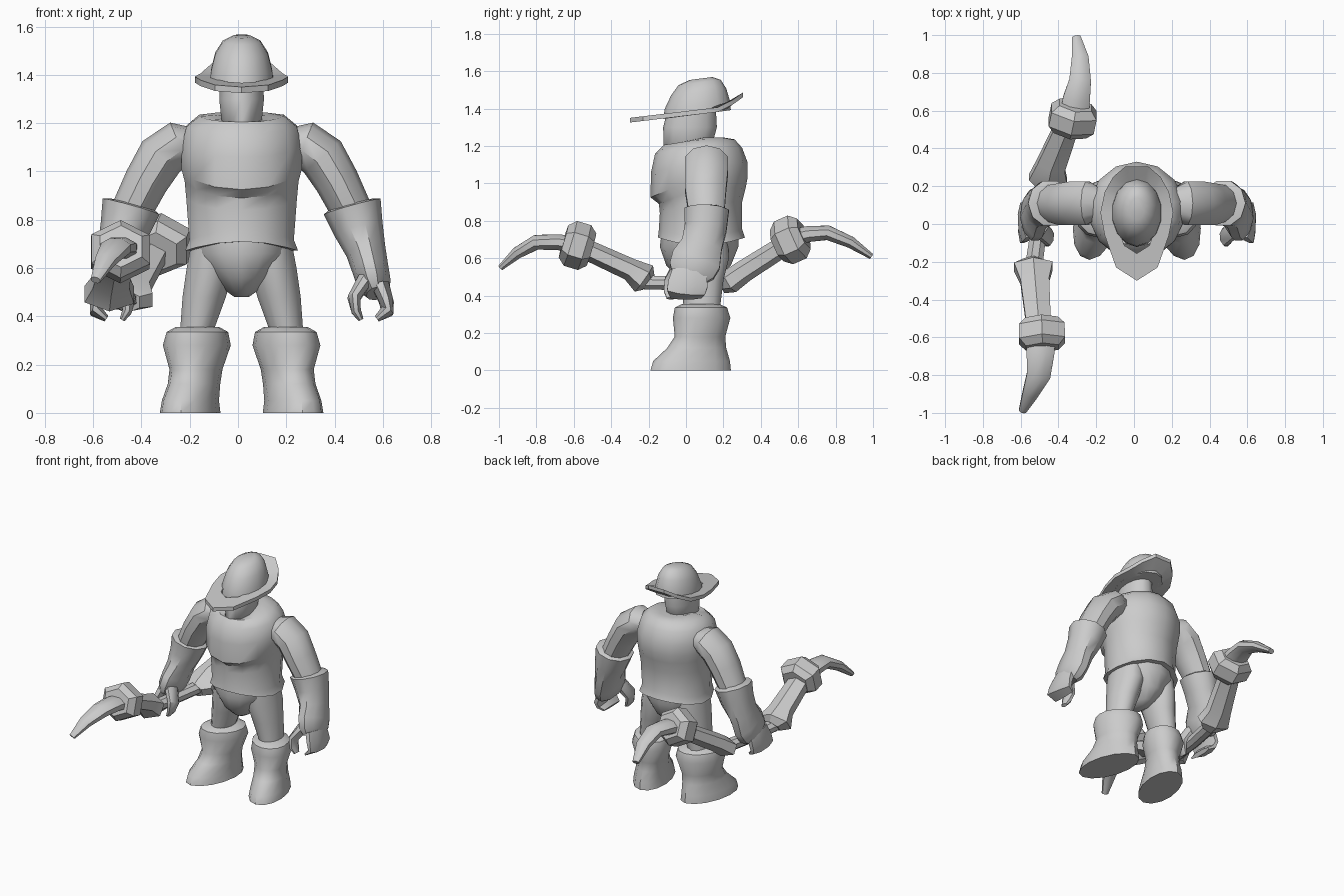
import bpy, bmesh, math
from mathutils import Vector

CX = 0.015  # body symmetry line

mat = bpy.data.materials.new("light_grey")
mat.diffuse_color = (0.6, 0.6, 0.6, 1)


def loft(name, rings, closed=False, angle=40):
    """Skin a list of equal-length point rings."""
    bm = bmesh.new()
    vs = [[bm.verts.new(p) for p in r] for r in rings]
    n = len(vs[0])
    pairs = list(zip(vs, vs[1:]))
    if closed:
        pairs.append((vs[-1], vs[0]))
    else:
        bm.faces.new(vs[0])
        bm.faces.new(vs[-1])
    for a, b in pairs:
        for i in range(n):
            j = (i + 1) % n
            bm.faces.new((a[i], a[j], b[j], b[i]))
    bmesh.ops.recalc_face_normals(bm, faces=bm.faces)
    me = bpy.data.meshes.new(name)
    bm.to_mesh(me)
    bm.free()
    me.materials.append(mat)
    ob = bpy.data.objects.new(name, me)
    bpy.context.collection.objects.link(ob)
    bpy.context.view_layer.objects.active = ob
    ob.select_set(True)
    bpy.ops.object.shade_smooth_by_angle(angle=math.radians(angle))
    ob.select_set(False)
    return ob


def oval(cx, z, rx, y0, y1, sag=0, lift=0, tilt=0, skew=0, n=14):
    """Level ring; sag drops the front, lift raises front and back."""
    pts = []
    for i in range(n):
        a = 2 * math.pi * i / n - math.pi / 2
        s = math.sin(a)
        y = (y0 + y1) / 2 + s * (y1 - y0) / 2
        pts.append((cx + rx * math.cos(a) + skew * (0.07 - y), y,
                    z - sag * max(0, -s) + lift * s * s + tilt * y))
    return pts


def tube(name, path, ref, n=10, angle=40):
    """Sweep an oval along points (x, y, z, r_ref, r_side)."""
    P = [Vector(p[:3]) for p in path]
    rings = []
    for i, p in enumerate(path):
        t = (P[min(i + 1, len(P) - 1)] - P[max(i - 1, 0)]).normalized()
        u = (Vector(ref) - t * t.dot(Vector(ref))).normalized()
        v = t.cross(u)
        rings.append([P[i] + u * p[3] * math.cos(2 * math.pi * (k + 0.5) / n)
                      + v * p[4] * math.sin(2 * math.pi * (k + 0.5) / n) for k in range(n)])
    return loft(name, rings, angle=angle)


# Torso with overhanging chest plate and flared hem
loft("torso", [
    oval(CX, 0.67, 0.20, -0.11, 0.26, lift=0.04),
    oval(CX, 0.67, 0.24, -0.15, 0.315, lift=0.04),
    oval(CX, 0.715, 0.222, -0.145, 0.30, lift=0.04),
    oval(CX, 0.90, 0.235, -0.14, 0.30, sag=0.06),
    oval(CX, 0.98, 0.242, -0.145, 0.32, sag=0.09),
    oval(CX, 1.035, 0.256, -0.19, 0.33, sag=0.11),
    oval(CX, 1.11, 0.256, -0.187, 0.33, sag=0.05),
    oval(CX, 1.19, 0.235, -0.165, 0.30, sag=0.03),
    oval(CX, 1.235, 0.18, -0.12, 0.26, sag=0.03),
    oval(CX, 1.245, 0.10, -0.06, 0.20, sag=0.05)])

# Pelvis
loft("pelvis", [
    oval(CX, 0.74, 0.21, -0.13, 0.28), oval(CX, 0.66, 0.20, -0.14, 0.28),
    oval(CX, 0.56, 0.12, -0.105, 0.24), oval(CX, 0.50, 0.06, -0.04, 0.17),
    oval(CX, 0.48, 0.03, 0.0, 0.12)])

# Head
loft("head", [
    oval(CX, 1.17, 0.06, -0.08, 0.10), oval(CX, 1.205, 0.085, -0.12, 0.14),
    oval(CX, 1.30, 0.095, -0.122, 0.165), oval(CX, 1.39, 0.09, -0.10, 0.16)])

# Hat crown
loft("hat_crown", [
    oval(CX, 1.36, 0.135, -0.12, 0.24, tilt=0.13),
    oval(CX, 1.41, 0.13, -0.115, 0.235, tilt=0.13),
    oval(CX, 1.48, 0.112, -0.08, 0.215, tilt=0.13),
    oval(CX, 1.53, 0.08, -0.04, 0.185, tilt=0.13),
    oval(CX, 1.55, 0.04, 0.02, 0.14, tilt=0.13)])

# Hat brim, pointed at the front and turned up at the back
half = [(0.11, -0.23), (0.17, -0.06), (0.193, 0.06), (0.17, 0.17), (0.125, 0.25), (0.06, 0.305)]
outline = [(0, -0.30)] + half + [(-x, y) for x, y in reversed(half)]


def brim(scale, dz):
    pts = []
    for x, y in outline:
        y = 0.06 + (y - 0.06) * scale
        z = 1.366 + 0.12 * y + 0.6 * max(0, y - 0.2) + dz
        pts.append((CX + x * scale, y, z))
    return pts


loft("hat_brim", [brim(0.6, 0.02), brim(1, 0.02), brim(1, -0.005), brim(0.6, -0.005)],
     closed=True, angle=30)

for s, side in ((-1, "right"), (1, "left")):
    def X(x):
        return CX + s * x

    def limb(name, path, n=10):
        tube(side + "_" + name, [(X(p[0]),) + p[1:] for p in path], (0, 1, 0), n)

    # Legs
    loft(side + "_leg", [
        oval(X(0.19), 0.32, 0.068, -0.01, 0.18), oval(X(0.155), 0.48, 0.092, -0.03, 0.20),
        oval(X(0.13), 0.60, 0.10, -0.06, 0.23), oval(X(0.12), 0.73, 0.085, -0.06, 0.22)])
    # Boots
    loft(side + "_boot", [
        oval(X(c), z, r, y0, y1, skew=s * 0.18) for c, z, r, y0, y1 in (
            (0.205, 0.0, 0.12, -0.19, 0.24), (0.205, 0.05, 0.113, -0.175, 0.235),
            (0.195, 0.12, 0.105, -0.10, 0.215), (0.19, 0.18, 0.107, -0.06, 0.21),
            (0.188, 0.28, 0.138, -0.07, 0.237), (0.185, 0.335, 0.125, -0.06, 0.22),
            (0.185, 0.355, 0.09, -0.02, 0.18))])
    # Arms
    limb("arm", [(0.19, 0.11, 1.12, 0.08, 0.06), (0.26, 0.11, 1.115, 0.12, 0.095),
                 (0.335, 0.11, 1.06, 0.12, 0.10), (0.395, 0.105, 0.96, 0.115, 0.092),
                 (0.455, 0.11, 0.84, 0.10, 0.085)])
    # Gloves
    limb("glove", [(0.455, 0.11, 0.868, 0.09, 0.085), (0.458, 0.11, 0.855, 0.125, 0.122),
                   (0.485, 0.105, 0.76, 0.118, 0.103), (0.515, 0.085, 0.67, 0.115, 0.083),
                   (0.535, 0.055, 0.59, 0.14, 0.075), (0.55, 0.03, 0.53, 0.13, 0.07),
                   (0.56, 0.02, 0.495, 0.10, 0.045)])
    # Curled fingers and thumb
    limb("fingers", [(0.575, 0.02, 0.53, 0.10, 0.04), (0.60, 0.01, 0.46, 0.115, 0.032),
                     (0.602, 0.0, 0.42, 0.11, 0.03), (0.56, 0.0, 0.39, 0.09, 0.015)], 8)
    limb("thumb", [(0.51, -0.03, 0.55, 0.05, 0.035), (0.465, -0.07, 0.475, 0.05, 0.028),
                   (0.475, -0.08, 0.42, 0.042, 0.022), (0.495, -0.08, 0.385, 0.025, 0.012)], 8)

# Bow: grip, then a socketed limb, collar block and horn at each end
tube("bow_grip", [(-0.53, -0.22, 0.47, 0.05, 0.04), (-0.50, 0.0, 0.465, 0.045, 0.04),
                  (-0.46, 0.23, 0.47, 0.05, 0.04)], (1, 0, 0), 8)
tube("front_bow_limb", [(-0.53, -0.20, 0.47, 0.06, 0.05), (-0.533, -0.225, 0.49, 0.118, 0.085),
                        (-0.525, -0.30, 0.54, 0.088, 0.06), (-0.505, -0.53, 0.645, 0.075, 0.055)],
     (1, 0, 0), 6, 30)
tube("rear_bow_limb", [(-0.46, 0.19, 0.46, 0.06, 0.05), (-0.455, 0.235, 0.475, 0.118, 0.065),
                       (-0.44, 0.31, 0.53, 0.088, 0.06), (-0.35, 0.53, 0.67, 0.07, 0.055)],
     (1, 0, 0), 6, 30)


def collar(name, a, b):
    a, b = Vector(a), Vector(b)
    spec = ((0, 0.10, 0.09), (0.25, 0.14, 0.125), (0.75, 0.14, 0.125), (1, 0.10, 0.09))
    tube(name, [(*a.lerp(b, f), r, q) for f, r, q in spec], (1, 0, 0), 6, 25)


collar("front_collar", (-0.49, -0.505, 0.645), (-0.485, -0.655, 0.69))
collar("rear_collar", (-0.34, 0.485, 0.665), (-0.31, 0.63, 0.73))
tube("front_horn", [(-0.49, -0.60, 0.67, 0.08, 0.05), (-0.495, -0.68, 0.685, 0.08, 0.046),
                    (-0.505, -0.80, 0.685, 0.068, 0.042), (-0.55, -0.90, 0.63, 0.045, 0.034),
                    (-0.59, -0.99, 0.55, 0.022, 0.017)], (1, 0, 0), 8)
tube("rear_horn", [(-0.315, 0.58, 0.71, 0.08, 0.05), (-0.305, 0.66, 0.73, 0.078, 0.046),
                   (-0.285, 0.76, 0.735, 0.062, 0.042), (-0.285, 0.88, 0.685, 0.048, 0.034),
                   (-0.305, 0.99, 0.61, 0.024, 0.017)], (1, 0, 0), 8)
